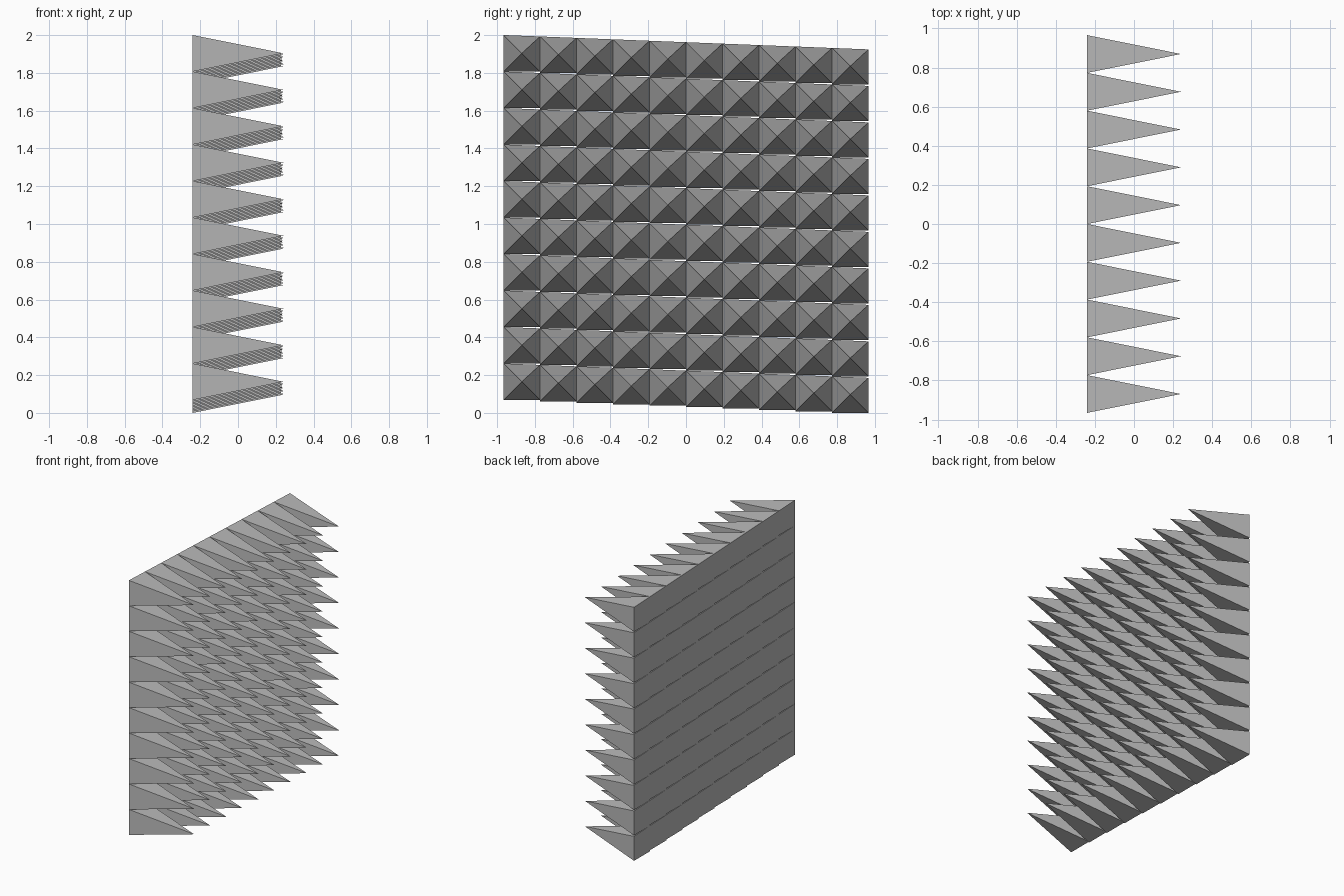
import bpy

cube = bpy.data.objects.get("Cube")
if cube:
    bpy.data.objects.remove(cube, do_unlink=True)

COUNT = 10            # spikes along each direction
PITCH = 0.1932        # spacing and base size of one spike
DROP = 0.0076         # each column sits a little lower than the last
DEPTH = 0.48          # spike length
HALF = PITCH * COUNT / 2

# Plain grey material
grey = bpy.data.materials.new("grey")
grey.use_nodes = True
color = (0.5, 0.5, 0.5, 1)
grey.diffuse_color = color
grey.node_tree.nodes["Principled BSDF"].inputs["Base Color"].default_value = color

# One spike: a base with a sloping top edge, drawn to a point towards +x
base = [(0, 0), (PITCH, 0), (PITCH, PITCH - DROP), (0, PITCH)]
verts = [(0, y, z) for y, z in base] + [(DEPTH, PITCH / 2, PITCH / 2)]
faces = [(3, 2, 1, 0)] + [(i, (i + 1) % 4, 4) for i in range(4)]
mesh = bpy.data.meshes.new("spike_wall")
mesh.from_pydata(verts, [], faces)
mesh.materials.append(grey)

wall = bpy.data.objects.new("spike_wall", mesh)
wall.location = (-DEPTH / 2, -HALF, DROP * (COUNT - 1))
bpy.context.collection.objects.link(wall)

# Repeat into stepped columns, then stack the rows
for name, step in (("columns", (0, PITCH, -DROP)), ("rows", (0, 0, PITCH))):
    array = wall.modifiers.new(name, 'ARRAY')
    array.count = COUNT
    array.use_relative_offset = False
    array.use_constant_offset = True
    array.constant_offset_displace = step
